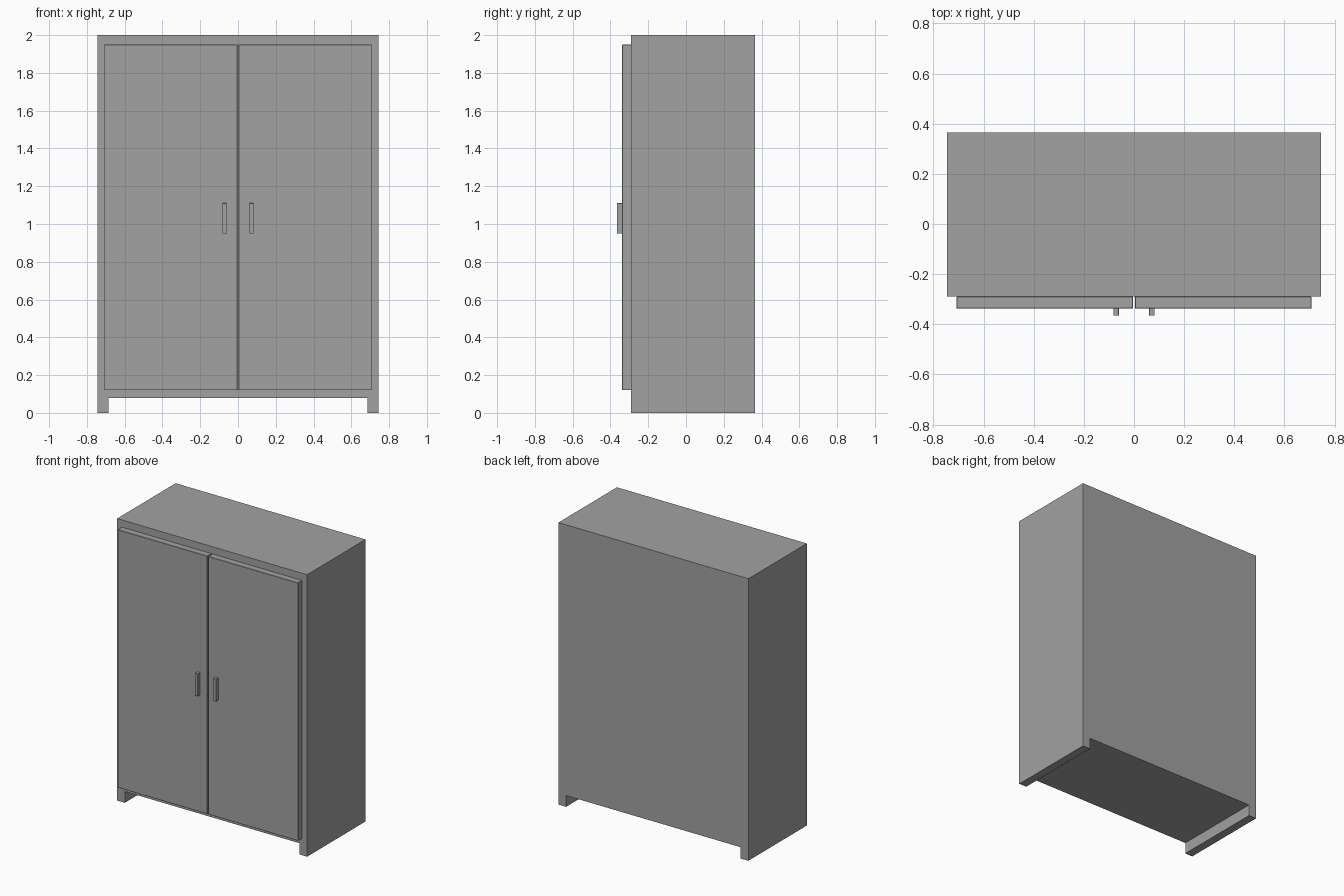
import bpy
import bmesh

cube = bpy.data.objects.get("Cube")
if cube:
    bpy.data.objects.remove(cube, do_unlink=True)

# Single flat grey finish
grey = bpy.data.materials.new("grey")
grey.use_nodes = True
colour = (0.36, 0.36, 0.36, 1)
grey.diffuse_color = colour
grey.node_tree.nodes["Principled BSDF"].inputs["Base Color"].default_value = colour


def extruded(name, outline, y_front, y_back, bevel=0):
    """Extrude an x-z outline from front to back."""
    bm = bmesh.new()
    face = bm.faces.new([bm.verts.new((x, y_front, z)) for x, z in outline])
    result = bmesh.ops.extrude_face_region(bm, geom=[face])
    moved = [v for v in result["geom"] if isinstance(v, bmesh.types.BMVert)]
    bmesh.ops.translate(bm, verts=moved, vec=(0, y_back - y_front, 0))
    bmesh.ops.recalc_face_normals(bm, faces=bm.faces)
    mesh = bpy.data.meshes.new(name)
    bm.to_mesh(mesh)
    bm.free()
    mesh.materials.append(grey)
    obj = bpy.data.objects.new(name, mesh)
    bpy.context.collection.objects.link(obj)
    if bevel:
        mod = obj.modifiers.new("softened_edges", "BEVEL")
        mod.width = bevel
        mod.segments = 1
    return obj


def rectangle(x0, x1, z0, z1):
    return [(x0, z0), (x1, z0), (x1, z1), (x0, z1)]


# Carcass with a full-depth runner under each side
WIDE, INNER, FLOOR, TOP = 0.745, 0.685, 0.08, 2.0
half = [(INNER, FLOOR), (INNER, 0), (WIDE, 0), (WIDE, TOP)]
mirrored = [(-x, z) for x, z in reversed(half)]
extruded("carcass", half + mirrored, -0.29, 0.365)

# Pair of overlay doors and their upright handles
for side, s in (("left", 1), ("right", -1)):
    extruded(side + "_door", rectangle(s * 0.003, s * 0.708, 0.12, 1.95),
             -0.338, -0.29, 0.002)
    extruded(side + "_handle", rectangle(s * 0.06, s * 0.082, 0.95, 1.11),
             -0.365, -0.337, 0.001)
